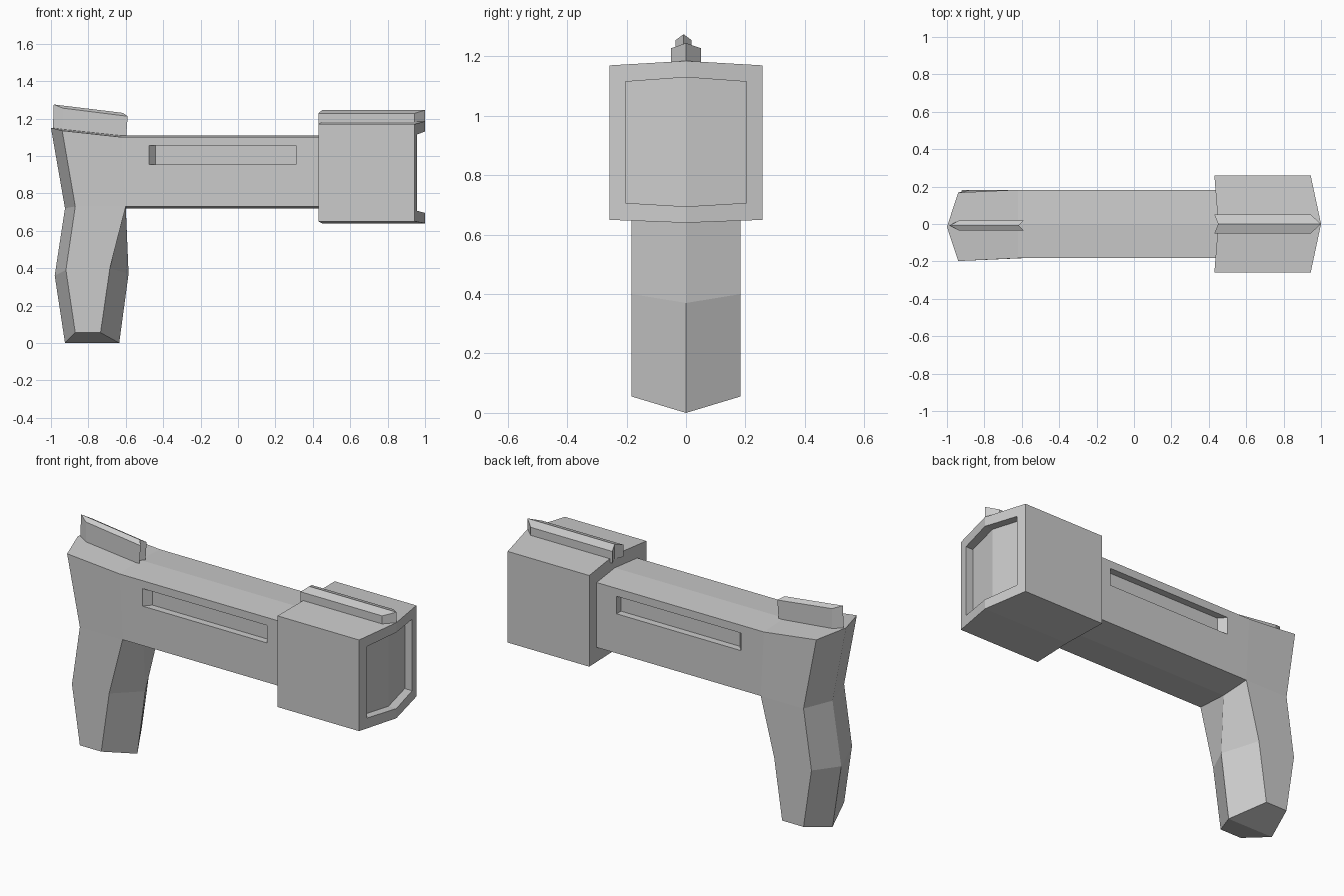
import bpy, bmesh

if "Cube" in bpy.data.objects:
    bpy.data.objects.remove(bpy.data.objects["Cube"])


def finish(name, bm):
    bmesh.ops.recalc_face_normals(bm, faces=bm.faces)
    mesh = bpy.data.meshes.new(name)
    bm.to_mesh(mesh)
    bm.free()
    ob = bpy.data.objects.new(name, mesh)
    bpy.context.collection.objects.link(ob)
    return ob


def ridged(name, side, mid, half, panels=None, shift={}):
    """Solid with matching (x, z) outlines on both sides and on a centre ridge."""
    bm = bmesh.new()
    n = len(side)
    loops = []
    for outline, y in ((side, -half), (mid, 0), (side, half)):
        loops.append([bm.verts.new((x, y + shift.get(i, 0), z))
                      for i, (x, z) in enumerate(outline)])
    for a, b in zip(loops, loops[1:]):
        for i in range(n):
            j = (i + 1) % n
            bm.faces.new((a[i], a[j], b[j], b[i]))
    for loop in (loops[0], loops[2]):
        for panel in panels or [range(n)]:
            bm.faces.new([loop[i] for i in panel])
    return finish(name, bm)


def cut(target, cutter):
    cutter.hide_render = True
    mod = target.modifiers.new("cut", 'BOOLEAN')
    mod.operation = 'DIFFERENCE'
    mod.solver = 'EXACT'
    mod.object = cutter
    bpy.context.view_layer.objects.active = target
    bpy.ops.object.modifier_apply(modifier=mod.name)
    bpy.data.objects.remove(cutter)


# Grip and barrel in one piece
body = ridged(
    "grip_and_barrel",
    [(-.94, 1.135), (-.87, .73), (-.92, .39), (-.87, .055), (-.735, .055),
     (-.685, .40), (-.6, .73), (.5, .73), (.5, 1.10), (-.62, 1.10)],
    [(-1.0, 1.15), (-.925, .72), (-.98, .36), (-.925, 0), (-.635, 0),
     (-.585, .37), (-.6, .72), (.5, .72), (.5, 1.11), (-.62, 1.11)],
    .183,
    panels=[(0, 1, 6, 9), (1, 2, 5, 6), (2, 3, 4, 5), (6, 7, 8, 9)],
    shift={0: -.015})

# Side slots with a sloped rear end
for s in (-1, 1):
    bm = bmesh.new()
    bmesh.ops.create_cube(bm, size=1)
    for v in bm.verts:
        outer = v.co.y * s > 0
        back = -.51 if outer else -.44
        v.co = (back if v.co.x < 0 else .31,
                s * (.223 if outer else .143),
                .955 if v.co.z < 0 else 1.055)
    cut(body, finish("slot_cutter", bm))

# Muzzle block with a recessed front
muzzle = ridged(
    "muzzle_block",
    [(.43, .65), (.945, .65), (.945, 1.17), (.43, 1.17)],
    [(.45, .64), (1.0, .64), (1.0, 1.185), (.45, 1.185)], .258)
cut(muzzle, ridged(
    "recess_cutter",
    [(.91, .707), (1.1, .707), (1.1, 1.115), (.91, 1.115)],
    [(.95, .695), (1.1, .695), (1.1, 1.13), (.95, 1.13)], .204))

# Front rail and rear sight fin
ridged("front_rail",
       [(.43, 1.16), (.945, 1.16), (.945, 1.228), (.43, 1.228)],
       [(.45, 1.16), (1.0, 1.16), (1.0, 1.245), (.45, 1.245)], .05)
ridged("rear_sight",
       [(-.935, 1.1), (-.6, 1.07), (-.59, 1.212), (-.935, 1.255)],
       [(-.99, 1.13), (-.62, 1.07), (-.615, 1.23), (-.985, 1.275)], .027,
       shift={i: -.008 for i in range(4)})
